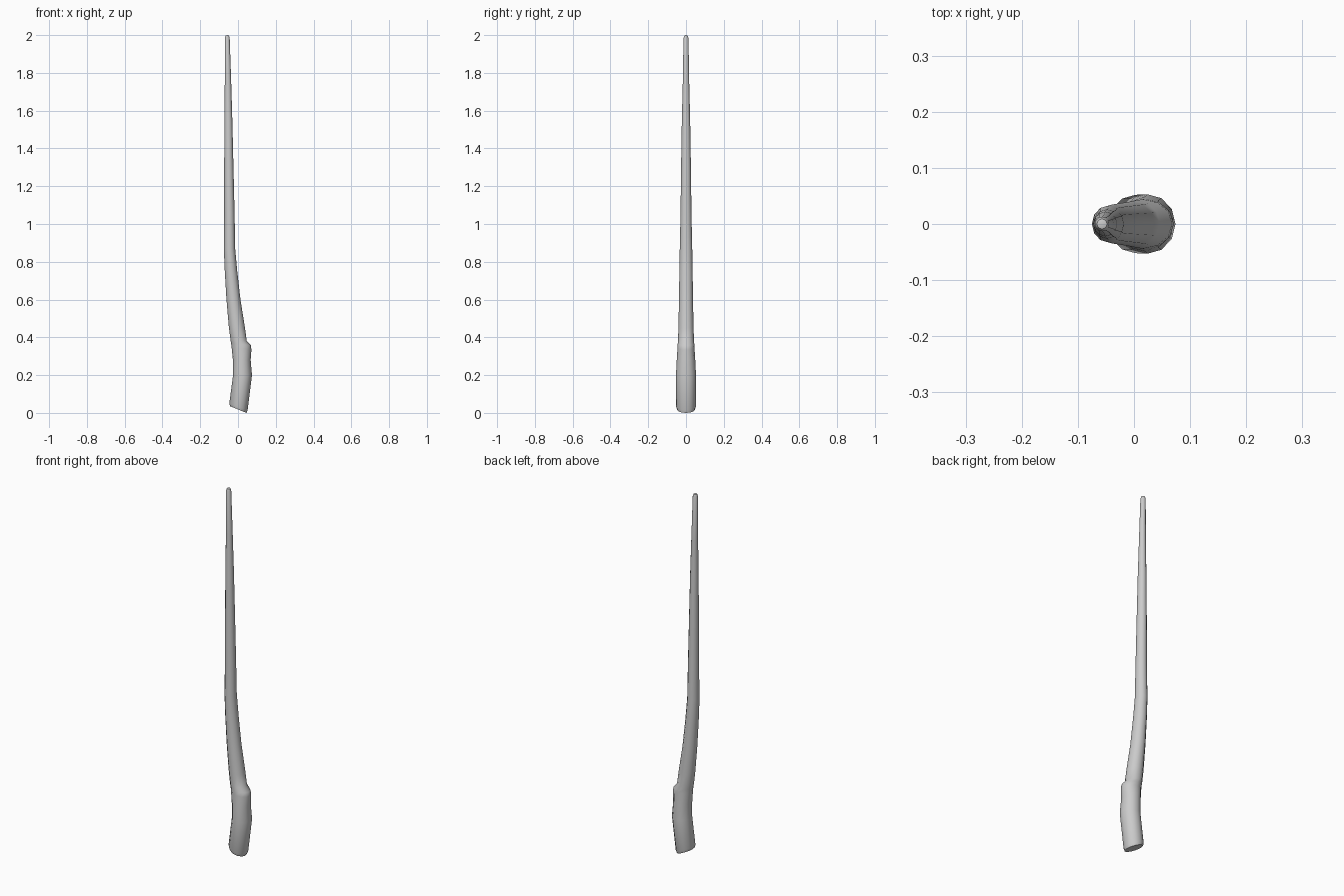
import bpy, bmesh, math

SIDES = 12

# Tilted cross-sections: left x, left z, right x, right z, half depth in y
RINGS = [
    (-0.041, 0.035, 0.045, 0.000, 0.047),
    (-0.046, 0.050, 0.051, 0.015, 0.052),
    (-0.026, 0.200, 0.074, 0.200, 0.053),
    (-0.027, 0.280, 0.067, 0.280, 0.049),
    (-0.034, 0.350, 0.071, 0.335, 0.045),
    (-0.037, 0.370, 0.068, 0.358, 0.044),
    (-0.040, 0.390, 0.046, 0.382, 0.042),
    (-0.049, 0.460, 0.037, 0.450, 0.040),
    (-0.061, 0.600, 0.013, 0.600, 0.037),
    (-0.070, 0.750, -0.004, 0.750, 0.035),
    (-0.075, 0.870, -0.015, 0.870, 0.033),
    (-0.073, 1.050, -0.018, 1.050, 0.029),
    (-0.073, 1.300, -0.024, 1.300, 0.026),
    (-0.072, 1.550, -0.030, 1.550, 0.022),
    (-0.070, 1.750, -0.036, 1.750, 0.017),
    (-0.070, 1.985, -0.044, 1.985, 0.013),
    (-0.066, 1.997, -0.048, 1.997, 0.009),
]

bm = bmesh.new()


def add_ring(xl, zl, xr, zr, half_y):
    verts = []
    for i in range(SIDES):
        a = 2 * math.pi * i / SIDES
        t = (1 + math.cos(a)) / 2
        verts.append(bm.verts.new((xl + (xr - xl) * t,
                                   half_y * math.sin(a),
                                   zl + (zr - zl) * t)))
    return verts


# Bent, tapering shaft with a slanted foot and a knob
rings = [add_ring(*r) for r in RINGS]
for low, high in zip(rings, rings[1:]):
    for i in range(SIDES):
        j = (i + 1) % SIDES
        bm.faces.new((low[i], low[j], high[j], high[i]))

# Flat foot and slightly domed tip
bm.faces.new(rings[0][::-1])
tip = bm.verts.new((-0.057, 0, 2.0))
for i in range(SIDES):
    bm.faces.new((rings[-1][i], rings[-1][(i + 1) % SIDES], tip))

bmesh.ops.recalc_face_normals(bm, faces=bm.faces)
mesh = bpy.data.meshes.new("wooden_staff")
bm.to_mesh(mesh)
bm.free()

staff = bpy.data.objects.new("wooden_staff", mesh)
bpy.context.collection.objects.link(staff)
bpy.context.view_layer.objects.active = staff
staff.select_set(True)
bpy.ops.object.shade_smooth_by_angle(angle=math.radians(50))
